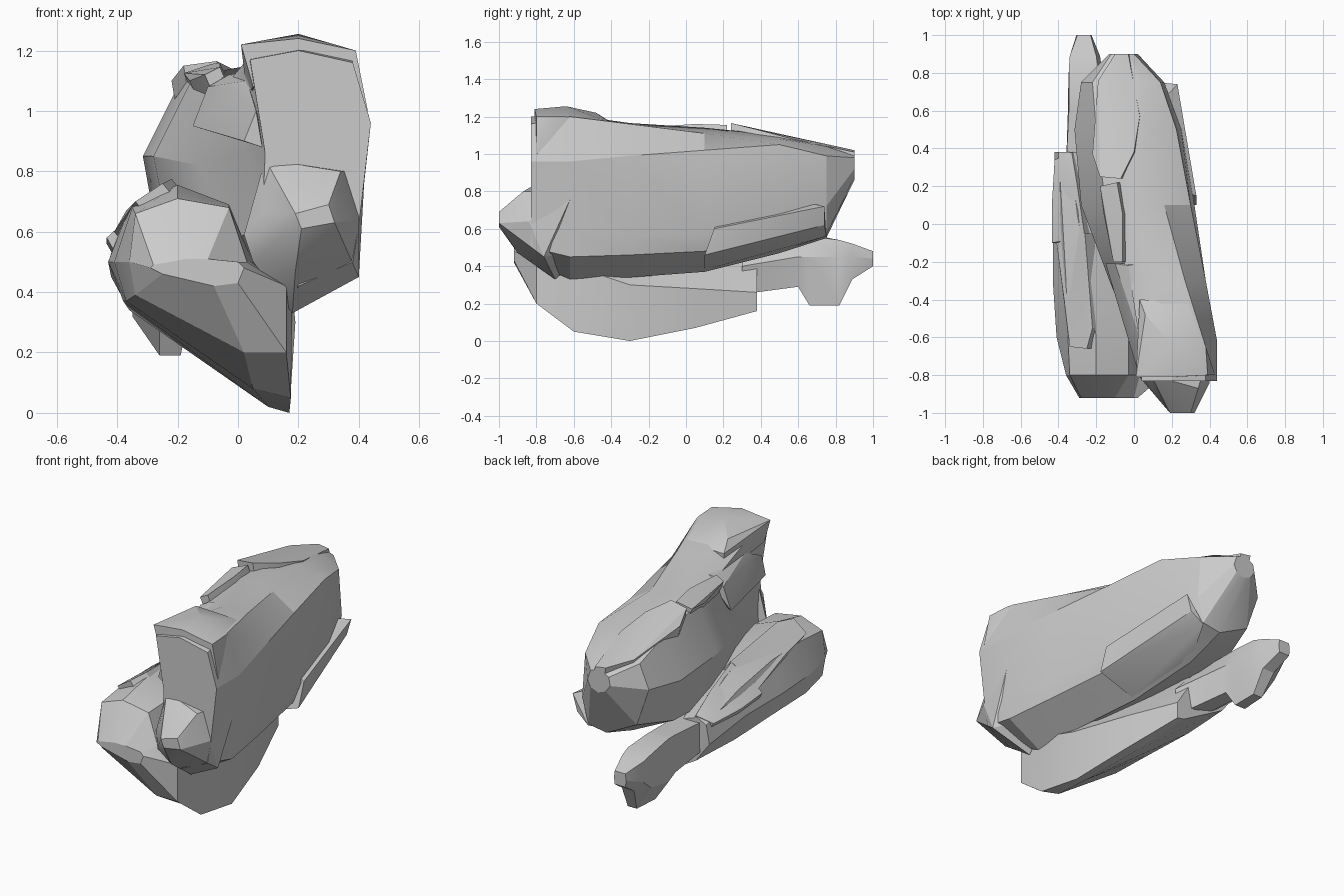
import bpy, bmesh
from mathutils import Vector


def finish(name, bm):
    bmesh.ops.recalc_face_normals(bm, faces=bm.faces)
    me = bpy.data.meshes.new(name)
    bm.to_mesh(me)
    bm.free()
    ob = bpy.data.objects.new(name, me)
    bpy.context.collection.objects.link(ob)
    bpy.context.view_layer.objects.active = ob
    ob.select_set(True)
    bpy.ops.object.shade_smooth_by_angle(angle=0.35)
    ob.select_set(False)


def loft(name, sections):
    """Bridge (x, z) cross-sections placed along y."""
    bm = bmesh.new()
    rings = [[bm.verts.new((x, y, z)) for x, z in pts] for y, pts in sections]
    n = len(rings[0])
    for a, b in zip(rings, rings[1:]):
        for i in range(n):
            j = (i + 1) % n
            bm.faces.new((a[i], a[j], b[j], b[i]))
    bm.faces.new(rings[0])
    bm.faces.new(rings[-1])
    finish(name, bm)


def chunk(name, pts):
    """Convex faceted lump through a few corner points."""
    bm = bmesh.new()
    for p in pts:
        bm.verts.new(p)
    r = bmesh.ops.convex_hull(bm, input=bm.verts)
    junk = {g for g in r["geom_interior"] + r["geom_unused"] if isinstance(g, bmesh.types.BMVert)}
    bmesh.ops.delete(bm, geom=list(junk), context='VERTS')
    bmesh.ops.dissolve_limit(bm, angle_limit=0.06, verts=bm.verts, edges=bm.edges)
    finish(name, bm)


def slab(name, outline, depth):
    """Thin flake: outline thickened along a vector."""
    d = Vector(depth)
    chunk(name, [Vector(p) for p in outline] + [Vector(p) + d for p in outline])


# Large upper boulder
loft("upper_boulder", [
    (-0.83, [(.04, 1.17), (.2, 1.2), (.38, 1.16), (.44, .96), (.40, .62), (.38, .5), (.2, .42), (.08, .62), (.09, .86)]),
    (-0.62, [(.03, 1.17), (.2, 1.21), (.37, 1.2), (.44, .96), (.40, .60), (.395, .45), (.18, .33), (.0, .58), (.03, .86)]),
    (-0.3, [(-.02, 1.11), (.12, 1.165), (.27, 1.16), (.38, .99), (.37, .56), (.35, .46), (.15, .34), (-.1, .5), (-.13, .82)]),
    (0.1, [(-.15, 1.11), (-.02, 1.14), (.16, 1.11), (.30, 1.02), (.32, .57), (.29, .48), (.08, .37), (-.22, .55), (-.28, .85)]),
    (0.5, [(-.2, 1.08), (-.06, 1.1), (.08, 1.08), (.225, 1.05), (.25, .68), (.2, .53), (0, .47), (-.27, .6), (-.315, .85)]),
    (0.75, [(-.22, 1.02), (-.1, 1.045), (.04, 1.04), (.14, .99), (.16, .72), (.12, .57), (0, .55), (-.2, .65), (-.28, .88)]),
    (0.9, [(-.12, .97), (-.08, .99), (-.03, .99), (0, .98), (.02, .92), (0, .88), (-.05, .86), (-.1, .88), (-.13, .92)]),
])

# Blunt nose under the front face
chunk("front_nose", [
    (.19, -1, .66), (.3, -1, .69), (.32, -1, .63), (.21, -1, .61),
    (.09, -.87, .67), (.34, -.87, .8), (.05, -.83, .5), (.4, -.84, .64),
    (.4, -.76, .45), (.18, -.7, .33), (.19, -.9, .47), (.09, -.8, .84),
    (.42, -.6, .8), (.2, -.5, .5), (.02, -.8, .59)])

# Raised cap on the front top
chunk("front_cap", [
    (.01, -.81, 1.22), (.2, -.81, 1.24), (.2, -.64, 1.255), (.39, -.8, 1.2),
    (.38, -.65, 1.2), (.3, -.41, 1.17), (.03, -.4, 1.17), (.06, -.48, 1.22),
    (.05, -.81, 1.08), (.14, -.81, 1.02), (.43, -.8, 1.0), (.3, -.41, 1.1), (.03, -.4, 1.05)])

# Ledge on the upper boulder's lower right edge
chunk("right_ledge", [
    (.33, .15, .6), (.33, .1, .46), (.23, .74, .72), (.2, .74, .62), (.12, .75, .56),
    (.2, .1, .42), (.1, .1, .38), (.0, .5, .48), (.1, .6, .75), (.1, .2, .7)])

# Thin flakes on the upper boulder
slab("rear_top_flake", [
    (-.1, .9, 1.02), (-.03, .9, 1.01), (.03, .57, 1.08), (0, .38, 1.13), (-.07, .24, 1.165),
    (-.18, .25, 1.15), (-.22, .37, 1.1), (-.2, .58, 1.07), (-.19, .76, 1.04)], (.01, 0, -.06))
slab("middle_top_flake", [
    (-.18, .2, 1.125), (-.09, .22, 1.155), (-.06, .05, 1.16), (-.06, -.2, 1.145),
    (-.11, -.2, 1.12), (-.16, .05, 1.1)], (.03, 0, -.07))
chunk("left_side_flake", [
    (-.15, -.21, .95), (-.1, -.21, 1.08), (-.03, -.22, 1.12), (.03, -.21, 1.13),
    (.03, -.6, 1.1), (.0, -.6, 1.06), (.02, -.78, .9), (.06, -.8, 1.0), (.08, -.8, .88),
    (.1, -.4, .9)])

# Lower leaning boulder
loft("lower_boulder", [
    (-0.92, [(-.28, .49), (-.17, .51), (-.1, .51), (0, .5), (.02, .48), (.0, .43), (-.08, .42), (-.25, .46), (-.29, .48)]),
    (-0.8, [(-.34, .66), (-.2, .71), (-.03, .68), (.03, .5), (.16, .42), (.16, .2), (.02, .2), (-.34, .39), (-.36, .5)]),
    (-0.6, [(-.35, .68), (-.2, .755), (-.03, .69), (.05, .5), (.18, .4), (.175, .05), (.05, .08), (-.37, .37), (-.41, .5)]),
    (-0.3, [(-.36, .68), (-.24, .75), (-.1, .68), (.03, .45), (.19, .3), (.17, .0), (.1, .02), (-.38, .37), (-.43, .5)]),
    (0.05, [(-.38, .64), (-.3, .7), (-.2, .64), (-.05, .45), (.1, .28), (.1, .07), (.03, .08), (-.36, .34), (-.43, .5)]),
    (0.38, [(-.4, .56), (-.34, .59), (-.25, .56), (-.12, .45), (0, .26), (0, .16), (-.05, .17), (-.33, .33), (-.42, .45)]),
])

# Tail of the lower boulder with its small foot
loft("lower_tail", [
    (.3, [(-.36, .56), (-.2, .56), (-.05, .4), (-.08, .25), (-.25, .3), (-.36, .4)]),
    (.6, [(-.345, .57), (-.2, .56), (-.15, .45), (-.17, .29), (-.26, .29), (-.35, .35)]),
    (.66, [(-.345, .57), (-.2, .56), (-.16, .45), (-.19, .19), (-.26, .19), (-.35, .32)]),
    (.82, [(-.345, .54), (-.19, .54), (-.17, .45), (-.19, .19), (-.25, .19), (-.345, .34)]),
    (.89, [(-.34, .52), (-.2, .52), (-.18, .45), (-.2, .33), (-.28, .33), (-.34, .4)]),
    (1.0, [(-.3, .48), (-.23, .48), (-.225, .44), (-.23, .4), (-.3, .4), (-.305, .44)]),
])

# Long flakes along the lower boulder's left shoulder
slab("shoulder_flake_front", [
    (-.25, -.66, .76), (-.22, -.55, .775), (-.26, -.05, .74), (-.41, -.1, .6),
    (-.37, -.4, .67), (-.34, -.65, .7)], (.05, 0, -.06))
slab("shoulder_flake_rear", [
    (-.26, -.07, .74), (-.3, .2, .67), (-.33, .38, .6), (-.42, .34, .56),
    (-.435, .1, .56), (-.435, -.1, .58)], (.04, 0, -.07))
